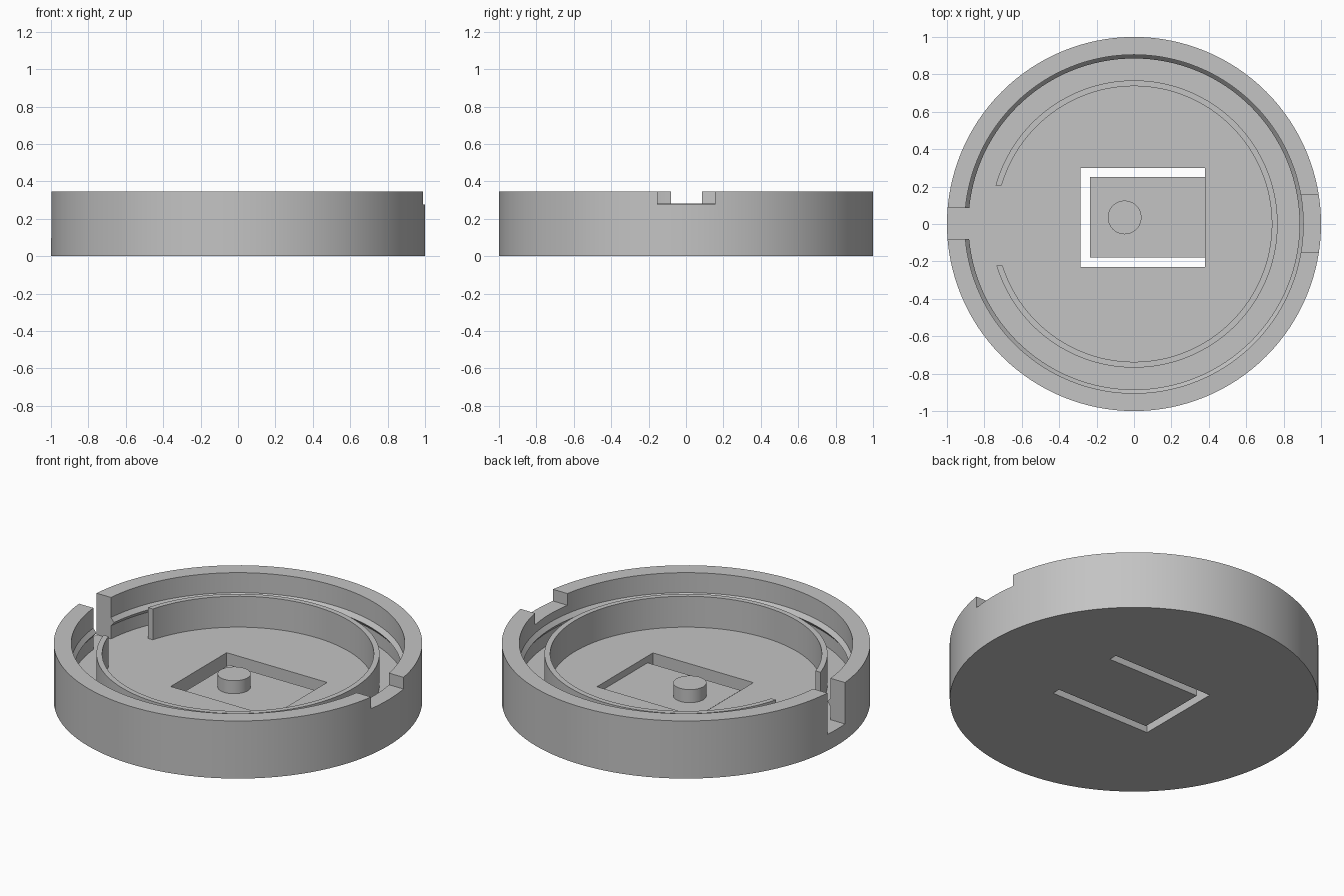
import bpy, bmesh, math
from mathutils import Matrix, Vector

cube = bpy.data.objects.get("Cube")
if cube:
    bpy.data.objects.remove(cube, do_unlink=True)

FLOOR, TOP, TAB_TOP = 0.097, 0.345, 0.057

grey = bpy.data.materials.new("plain grey")
grey.use_nodes = True
colour = (0.55, 0.55, 0.55, 1)
grey.diffuse_color = colour
grey.node_tree.nodes["Principled BSDF"].inputs["Base Color"].default_value = colour


def finish(name, bm):
    bmesh.ops.recalc_face_normals(bm, faces=bm.faces)
    mesh = bpy.data.meshes.new(name)
    bm.to_mesh(mesh)
    bm.free()
    mesh.materials.append(grey)
    obj = bpy.data.objects.new(name, mesh)
    bpy.context.collection.objects.link(obj)
    return obj


def lathe(name, profile, segments=128, closed=False):
    """Spin an (r, z) profile around the z axis."""
    bm = bmesh.new()
    verts = [bm.verts.new((r, 0, z)) for r, z in profile]
    edges = [bm.edges.new(pair) for pair in zip(verts, verts[1:])]
    if closed:
        edges.append(bm.edges.new((verts[-1], verts[0])))
    bmesh.ops.spin(bm, geom=verts + edges, cent=(0, 0, 0), axis=(0, 0, 1),
                   angle=math.tau, steps=segments, use_merge=True)
    bmesh.ops.remove_doubles(bm, verts=bm.verts, dist=1e-5)
    return finish(name, bm)


def box(name, low, high):
    low, high = Vector(low), Vector(high)
    bm = bmesh.new()
    bmesh.ops.create_cube(bm, size=1, matrix=Matrix.Translation((low + high) / 2)
                          @ Matrix.Diagonal((*(high - low), 1)))
    return finish(name, bm)


def select_only(obj):
    bpy.ops.object.select_all(action='DESELECT')
    obj.select_set(True)
    bpy.context.view_layer.objects.active = obj


def cut(obj, low, high):
    """Remove a box-shaped volume."""
    cutter = box("cutter", low, high)
    cutter.hide_render = True
    mod = obj.modifiers.new("cut", 'BOOLEAN')
    mod.operation, mod.solver, mod.object = 'DIFFERENCE', 'EXACT', cutter
    select_only(obj)
    bpy.ops.object.modifier_apply(modifier=mod.name)
    bpy.data.objects.remove(cutter, do_unlink=True)


# Round tray with a snap ridge inside its wall
tray = lathe("tray", [(0, 0), (1, 0), (1, TOP), (0.905, TOP), (0.905, 0.225),
                      (0.885, 0.2), (0.905, 0.175), (0.905, FLOOR), (0, FLOOR)])
# Deep slot, shallow notch and floor window
cut(tray, (-1.1, -0.08, FLOOR), (-0.8, 0.085, 0.5))
cut(tray, (0.8, -0.152, 0.275), (1.1, 0.155, 0.5))
cut(tray, (-0.285, -0.23, -0.1), (0.38, 0.3, 0.2))

# Inner ring, open on one side
ring = lathe("inner_ring", [(0.737, FLOOR), (0.768, FLOOR),
                            (0.768, 0.282), (0.737, 0.282)], closed=True)
cut(ring, (-1, -0.222, 0), (-0.5, 0.205, 0.5))

# Springy tab in the window, carrying a round button
box("spring_tab", (-0.235, -0.18, 0), (0.38, 0.25, TAB_TOP))
button = lathe("button", [(0, TAB_TOP), (0.09, TAB_TOP), (0.09, 0.135), (0, 0.135)], 48)
button.location = (-0.05, 0.035, 0)

for part in (tray, ring, button):
    select_only(part)
    bpy.ops.object.shade_smooth_by_angle(angle=math.radians(25))
